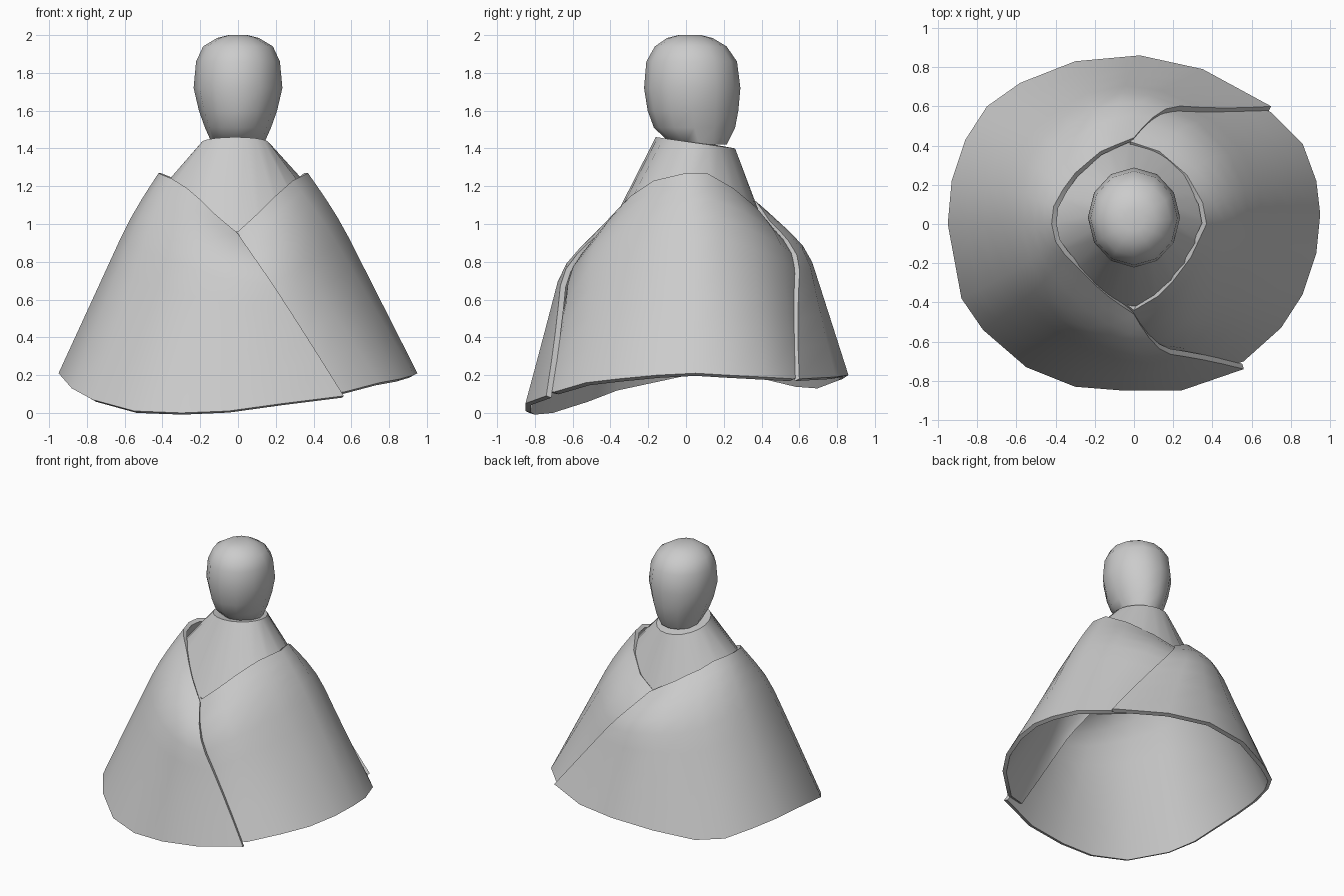
import bpy
from math import sin, cos, pi, radians, hypot

cube = bpy.data.objects.get("Cube")
if cube:
    bpy.data.objects.remove(cube, do_unlink=True)

grey = bpy.data.materials.new("plain_grey")
grey.use_nodes = True
grey.diffuse_color = (0.6, 0.6, 0.6, 1)
grey.node_tree.nodes["Principled BSDF"].inputs["Base Color"].default_value = grey.diffuse_color


def loft(name, rings, closed=False, caps=False, thickness=0, angle=40):
    """Skin a stack of equal rings, listed from top to bottom and clockwise from above."""
    n = len(rings[0])
    verts = [p for ring in rings for p in ring]
    faces = []
    for r in range(len(rings) - 1):
        for i in range(n if closed else n - 1):
            j = (i + 1) % n
            faces.append((r * n + i, r * n + j, (r + 1) * n + j, (r + 1) * n + i))
    if caps:
        faces.append(tuple(reversed(range(n))))
        faces.append(tuple(range(len(verts) - n, len(verts))))
    mesh = bpy.data.meshes.new(name)
    mesh.from_pydata(verts, [], faces)
    mesh.materials.append(grey)
    obj = bpy.data.objects.new(name, mesh)
    bpy.context.collection.objects.link(obj)
    bpy.ops.object.select_all(action='DESELECT')
    obj.select_set(True)
    bpy.context.view_layer.objects.active = obj
    if thickness:
        cloth = obj.modifiers.new("cloth_thickness", 'SOLIDIFY')
        cloth.thickness = thickness
        cloth.offset = -1
        bpy.ops.object.modifier_apply(modifier=cloth.name)
    bpy.ops.object.shade_smooth_by_angle(angle=radians(angle))


def drape(name, neckline, hem, bulge):
    """Cloth panel hung from a neckline to a hem: round shoulder, then straight to the hem."""
    rings = []
    for t in (0, .06, .13, .22, .32, .45, .62, .8, 1):
        swell = sin(pi / 2 * min(t / .28, 1)) * min((1 - t) / .7, 1)
        ring = []
        for a, b in zip(neckline, hem):
            x, y, z = (p + (q - p) * t for p, q in zip(a, b))
            d = hypot(x, y)
            ring.append((x + 0.03 * swell * x / d, y + bulge * swell * y / d, z))
        rings.append(ring)
    loft(name, rings, thickness=0.03)


def oval(cx, cy, rx, ry, height, n=12):
    """Clockwise oval ring; height is a function of the angle."""
    angles = [-2 * pi * i / n for i in range(n)]
    return [(cx + rx * cos(a), cy + ry * sin(a), height(a)) for a in angles]


# Outer wrap: from the front seam, round the right side, to the back seam
outer_neckline = [
    (0, -.46, .95), (-.06, -.42, 1), (-.13, -.37, 1.06), (-.2, -.31, 1.13),
    (-.27, -.24, 1.19), (-.35, -.16, 1.24), (-.4, -.09, 1.26), (-.42, 0, 1.27),
    (-.41, .09, 1.27), (-.36, .18, 1.25), (-.3, .26, 1.2), (-.23, .32, 1.16),
    (-.17, .37, 1.12), (-.1, .4, 1.08), (-.05, .42, 1.05), (0, .44, 1.02)]
outer_hem = [
    (.56, -.74, .09), (.24, -.85, .05), (-.05, -.85, .01), (-.3, -.83, 0),
    (-.55, -.73, .01), (-.77, -.54, .07), (-.88, -.38, .13), (-.95, 0, .21),
    (-.93, .22, .21), (-.86, .43, .19), (-.75, .6, .15), (-.58, .72, .14),
    (-.3, .83, .18), (.03, .86, .2), (.35, .79, .19), (.7, .6, .18)]
drape("outer_wrap", outer_neckline, outer_hem, 0.125)

# Inner wrap: left side, tucked under the outer wrap at both seams
inner_neckline = [
    (-.05, -.4, .96), (0, -.44, .96), (.12, -.37, 1.07), (.2, -.29, 1.15),
    (.29, -.17, 1.23), (.37, 0, 1.27), (.35, .11, 1.27), (.27, .25, 1.19),
    (.13, .37, 1.09), (-.02, .42, 1.02)]
inner_hem = [
    (.42, -.75, .12), (.56, -.7, .11), (.75, -.53, .16), (.86, -.36, .18),
    (.93, -.15, .2), (.95, .05, .21), (.93, .22, .2), (.86, .41, .19),
    (.7, .57, .18), (.58, .62, .2)]
drape("inner_wrap", inner_neckline[::-1], inner_hem[::-1], 0.11)

# Neck and shoulders: slanted collar opening down to just under the neckline
collar = oval(-.015, .05, .18, .21, lambda a: 1.43 - .03 * sin(a), 20)
shoulders = oval(-.01, 0, .42, .46, lambda a: 1.16 - .29 * sin(a) ** 2, 20)
loft("neck", [collar, shoulders], closed=True)
collar_hub = oval(-.015, .05, .05, .05, lambda a: 1.43, 20)
loft("collar_top", [collar_hub, collar], closed=True)

# Head: egg-shaped stack of ovals (height, centre y, half width, half depth)
head_rings = [(2, .02, .05, .06), (1.985, .02, .11, .12), (1.94, .025, .185, .19),
              (1.86, .03, .222, .24), (1.72, .033, .235, .255), (1.6, .037, .207, .24),
              (1.51, .045, .175, .215), (1.42, .07, .135, .145)]
loft("head", [oval(0, cy, rx, ry, lambda a, z=z: z) for z, cy, rx, ry in head_rings],
     closed=True, caps=True, angle=60)
